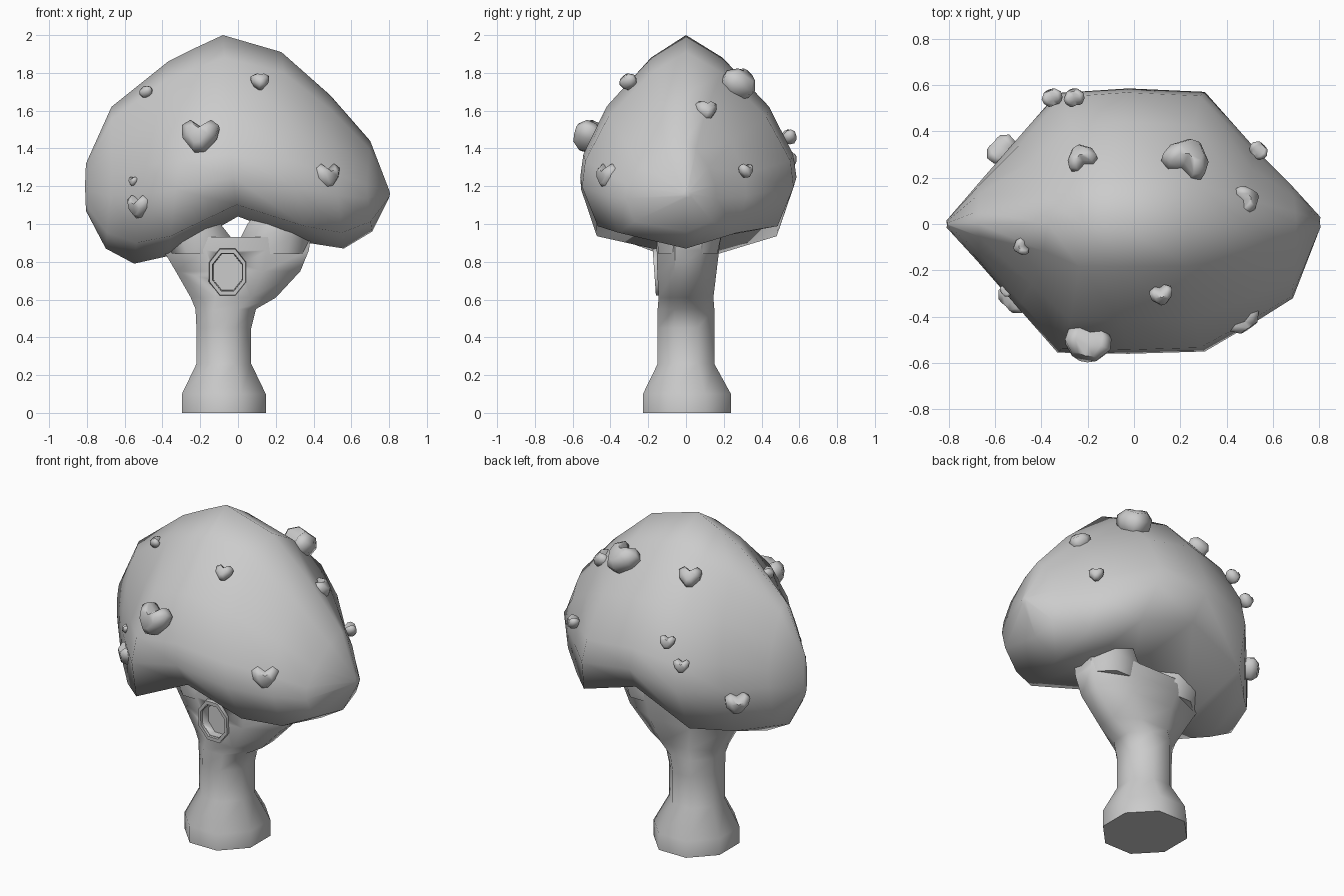
import bpy, bmesh, math
from mathutils import Vector, Matrix


def loft(name, rings, caps=True, closed=False):
    """Skin a list of equal-length point rings into one smooth-shaded mesh."""
    bm = bmesh.new()
    vr = [[bm.verts.new(p) for p in r] for r in rings]
    n = len(rings[0])
    pairs = list(zip(vr, vr[1:])) + ([(vr[-1], vr[0])] if closed else [])
    for a, b in pairs:
        for i in range(n):
            j = (i + 1) % n
            bm.faces.new((a[i], a[j], b[j], b[i]))
    if caps and not closed:
        bm.faces.new(vr[0])
        bm.faces.new(vr[-1])
    bmesh.ops.recalc_face_normals(bm, faces=bm.faces[:])
    me = bpy.data.meshes.new(name)
    bm.to_mesh(me)
    bm.free()
    ob = bpy.data.objects.new(name, me)
    bpy.context.collection.objects.link(ob)
    bpy.ops.object.select_all(action='DESELECT')
    ob.select_set(True)
    bpy.context.view_layer.objects.active = ob
    bpy.ops.object.shade_smooth_by_angle(angle=math.radians(65))
    return ob


def octagon(x, y, z, hx, hy):
    k = 1 / math.cos(math.pi / 8)
    return [(x + hx * k * math.cos(a), y + hy * k * math.sin(a), z)
            for a in (math.pi / 8 + i * math.pi / 4 for i in range(8))]


def octagon_front(x, y, z, hx, hz, lean=0.0):
    return [(px, y - lean * (pz - 0.0), z + pz)
            for px, pz, _ in octagon(x, 0, 0, hx, hz)]


# Canopy: cross-sections along x
# (x top, z top, x bottom, z bottom, x side, mid z, front width, back width)
stations = [
    (-0.805, 1.32, -0.805, 1.07, -0.81, 1.20, 0.015, 0.015),
    (-0.67, 1.62, -0.70, 0.87, -0.67, 1.22, 0.16, 0.17),
    (-0.37, 1.86, -0.55, 0.79, -0.50, 1.25, 0.35, 0.36),
    (-0.22, 1.935, -0.37, 0.83, -0.32, 1.27, 0.555, 0.565),
    (-0.08, 2.00, 0.00, 1.04, -0.03, 1.30, 0.56, 0.585),
    (0.23, 1.91, 0.37, 0.90, 0.29, 1.27, 0.55, 0.57),
    (0.49, 1.68, 0.56, 0.87, 0.52, 1.22, 0.42, 0.32),
    (0.70, 1.44, 0.71, 0.96, 0.68, 1.18, 0.32, 0.16),
    (0.80, 1.18, 0.80, 1.14, 0.805, 1.16, 0.015, 0.03),
]
section = [(0.33, 0.83), (0.75, 0.46), (0.97, 0.1), (1.0, -0.2), (0.85, -0.76)]


def canopy_ring(xt, zt, xb, zb, xs, zm, wf, wb):
    def pt(w, s):
        end, ex = (zt, xt) if s > 0 else (zb, xb)
        t = abs(s)
        return (xs + (ex - xs) * t, w, zm + (end - zm) * t)
    front = [pt(-wf * w, s) for w, s in section]
    back = [pt(wb * w, s) for w, s in reversed(section)]
    return [pt(0, 1)] + front + [pt(0, -1)] + back


loft("canopy", [canopy_ring(*s) for s in stations])

# Trunk: flared foot, straight column, widening crown
trunk = loft("trunk", [octagon(*r) for r in (
    (-0.075, 0.005, 0.00, 0.222, 0.233), (-0.075, 0.005, 0.10, 0.222, 0.233),
    (-0.075, 0.00, 0.26, 0.145, 0.15), (-0.075, 0.00, 0.45, 0.145, 0.15),
    (-0.065, 0.00, 0.55, 0.16, 0.15), (-0.025, 0.00, 0.61, 0.225, 0.145),
    (0.00, 0.005, 0.75, 0.33, 0.157), (-0.01, 0.01, 0.86, 0.385, 0.165),
    (0.0, 0.015, 0.93, 0.385, 0.17))])

# Forked branches running up into the canopy
loft("left_branch", [octagon(*r) for r in (
    (-0.20, 0.01, 0.84, 0.17, 0.155), (-0.22, 0.015, 0.92, 0.19, 0.17),
    (-0.25, 0.015, 0.99, 0.165, 0.17), (-0.31, 0.015, 1.12, 0.15, 0.15))])
loft("right_branch", [octagon(*r) for r in (
    (0.19, 0.01, 0.84, 0.17, 0.155), (0.20, 0.015, 0.93, 0.185, 0.17),
    (0.23, 0.015, 1.00, 0.18, 0.17), (0.29, 0.015, 1.12, 0.15, 0.15))])

# Knothole: cut hollow plus raised rim
cutter = loft("knothole_cutter", [
    octagon_front(-0.055, -0.25, 0.745, 0.08, 0.10),
    octagon_front(-0.055, -0.10, 0.745, 0.075, 0.095)])
cutter.hide_render = True
cutter.hide_set(True)
cut = trunk.modifiers.new("knothole", 'BOOLEAN')
cut.operation = 'DIFFERENCE'
cut.object = cutter
loft("knothole_rim", [
    octagon_front(-0.055, -0.14, 0.745, 0.10, 0.127, 0.07),
    octagon_front(-0.055, -0.168, 0.745, 0.096, 0.122, 0.07),
    octagon_front(-0.055, -0.168, 0.745, 0.08, 0.10, 0.07),
    octagon_front(-0.055, -0.12, 0.745, 0.078, 0.098, 0.07)], closed=True)

# Leaf tufts: small rounded hearts facing outward (x, y, z, size)
heart = [(0, 0.27), (0.28, 0.45), (0.5, 0.3), (0.44, -0.02), (0.14, -0.38),
         (-0.14, -0.42), (-0.46, -0.05), (-0.5, 0.3), (-0.28, 0.45)]
tufts = [
    (-0.20, -0.52, 1.46, 0.20), (0.47, -0.41, 1.25, 0.15),
    (-0.52, -0.32, 1.09, 0.14), (-0.555, -0.29, 1.225, 0.055),
    (-0.49, -0.10, 1.70, 0.075), (0.12, -0.31, 1.755, 0.10),
    (0.23, 0.29, 1.74, 0.20), (0.49, 0.11, 1.60, 0.12),
    (0.54, 0.32, 1.28, 0.085), (-0.26, 0.55, 1.46, 0.09),
    (-0.355, 0.55, 1.34, 0.09), (-0.23, 0.29, 1.75, 0.13),
    (-0.57, 0.32, 1.08, 0.14)]
for i, (x, y, z, s) in enumerate(tufts):
    normal = Vector((x * 0.6, y, (z - 1.2) * 0.7))
    side = Vector((0, 0, 1)).cross(normal).normalized()
    up = normal.cross(side).normalized()
    rot = Matrix((side, up, normal.normalized())).transposed()
    rings = [[Vector((x, y, z)) + rot @ Vector((px * k, py * k, d)) * s
              for px, py in heart]
             for k, d in ((0.6, -0.4), (0.95, -0.15), (1.0, 0.1), (0.6, 0.32))]
    loft(f"leaf_tuft_{i + 1}", rings)
